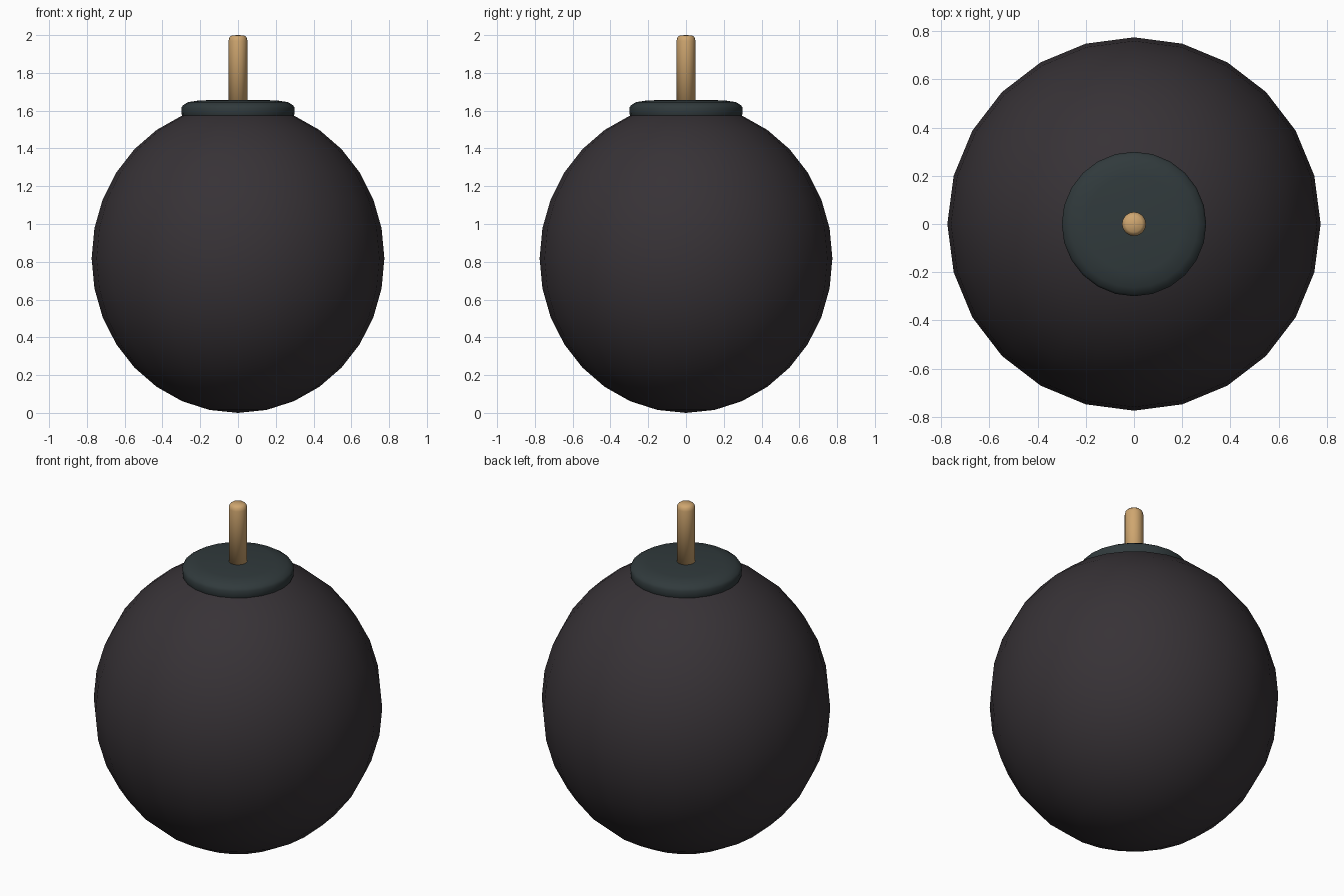
import bpy, bmesh, math

if "Cube" in bpy.data.objects:
    bpy.data.objects.remove(bpy.data.objects["Cube"])


def finish(name, bm, color):
    mesh = bpy.data.meshes.new(name)
    bmesh.ops.remove_doubles(bm, verts=bm.verts, dist=1e-5)
    bmesh.ops.recalc_face_normals(bm, faces=bm.faces)
    for f in bm.faces:
        f.smooth = True
    bm.to_mesh(mesh)
    bm.free()
    obj = bpy.data.objects.new(name, mesh)
    bpy.context.collection.objects.link(obj)
    mat = bpy.data.materials.new(name + "_material")
    mat.diffuse_color = (*color, 1)
    mat.use_nodes = True
    mat.node_tree.nodes["Principled BSDF"].inputs["Base Color"].default_value = mat.diffuse_color
    mesh.materials.append(mat)
    return obj


def lathe(name, profile, sides, color):
    bm = bmesh.new()
    verts = [bm.verts.new((r, 0, z)) for r, z in profile]
    edges = [bm.edges.new(pair) for pair in zip(verts, verts[1:])]
    bmesh.ops.spin(bm, geom=verts + edges, cent=(0, 0, 0), axis=(0, 0, 1),
                   angle=math.tau, steps=sides, use_merge=True)
    return finish(name, bm, color)


# Slightly tall round body, 24 segments by 16 rings
bm = bmesh.new()
bmesh.ops.create_uvsphere(bm, u_segments=24, v_segments=16, radius=1)
bmesh.ops.scale(bm, verts=bm.verts, vec=(0.775, 0.775, 0.818))
bmesh.ops.translate(bm, verts=bm.verts, vec=(0, 0, 0.818))
finish("body", bm, (0.038, 0.032, 0.037))

# Rounded collar disc on top
lathe("collar", [(0, 1.54), (0.28, 1.54), (0.298, 1.58), (0.3, 1.615), (0.292, 1.628),
                 (0.265, 1.645), (0.2, 1.655), (0, 1.656)], 24, (0.03, 0.042, 0.045))

# Wooden fuse with a rounded tip
lathe("fuse", [(0, 1.6), (0.05, 1.6), (0.05, 1.97), (0.046, 1.987),
               (0.034, 1.998), (0, 2.0)], 16, (0.62, 0.38, 0.16))
